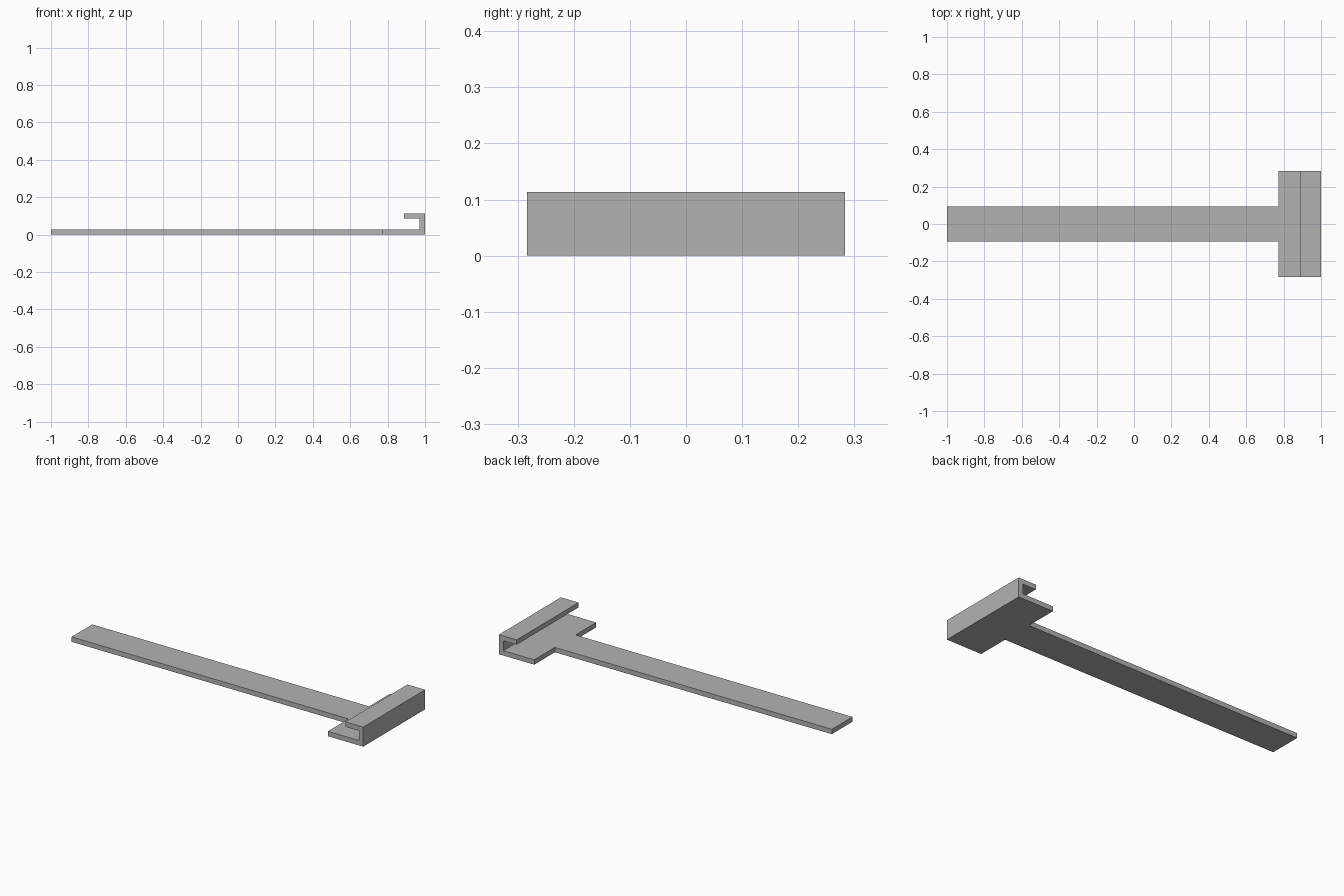
import bpy
import bmesh

cube = bpy.data.objects.get("Cube")
if cube:
    bpy.data.objects.remove(cube, do_unlink=True)

T = 0.0283            # sheet thickness
HEAD_X = 1 - 8 * T    # where the arm meets the head
LIP_X = 1 - 4 * T     # free edge of the folded lip
HEIGHT = 4 * T

grey = bpy.data.materials.new("plain_grey")
grey.use_nodes = True
grey.diffuse_color = (0.45, 0.45, 0.45, 1)
grey.node_tree.nodes["Principled BSDF"].inputs["Base Color"].default_value = grey.diffuse_color


def extrude_profile(name, profile, half_width):
    """Extrude an x-z outline symmetrically along y."""
    bm = bmesh.new()
    face = bm.faces.new([bm.verts.new((x, -half_width, z)) for x, z in profile])
    result = bmesh.ops.extrude_face_region(bm, geom=[face])
    moved = [g for g in result["geom"] if isinstance(g, bmesh.types.BMVert)]
    bmesh.ops.translate(bm, verts=moved, vec=(0, 2 * half_width, 0))
    bmesh.ops.recalc_face_normals(bm, faces=bm.faces)
    mesh = bpy.data.meshes.new(name)
    bm.to_mesh(mesh)
    bm.free()
    mesh.materials.append(grey)
    obj = bpy.data.objects.new(name, mesh)
    bpy.context.collection.objects.link(obj)
    return obj


# Long flat arm
extrude_profile("flat_arm", [(-1, 0), (HEAD_X, 0), (HEAD_X, T), (-1, T)], 0.0943)

# Wide head: base plate, upright wall and folded lip in one section
extrude_profile("hooked_head", [
    (HEAD_X, 0), (1, 0), (1, HEIGHT), (LIP_X, HEIGHT),
    (LIP_X, HEIGHT - T), (1 - T, HEIGHT - T), (1 - T, T), (HEAD_X, T),
], 0.283)
